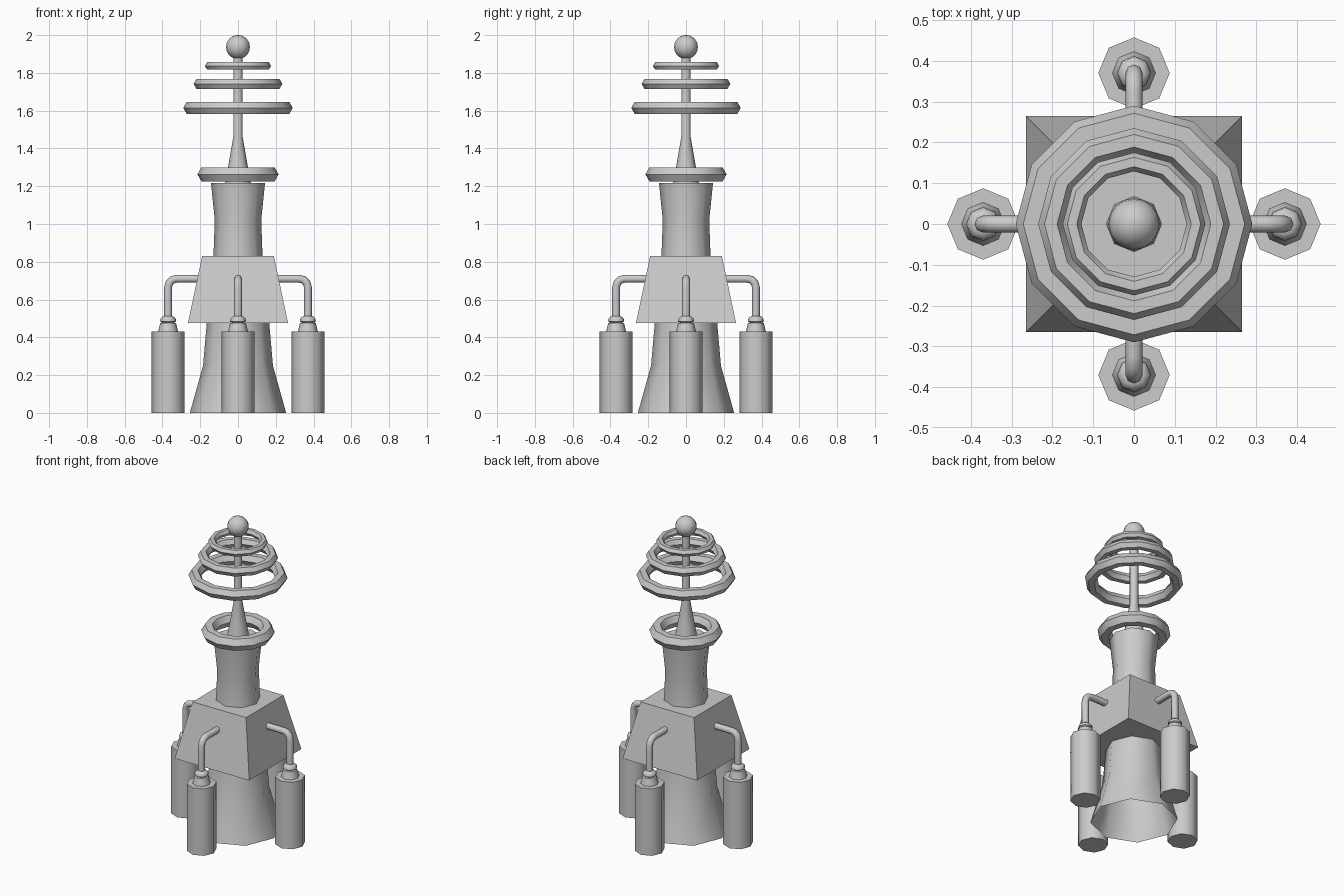
import bpy, bmesh, math
from mathutils import Matrix, Vector

if "Cube" in bpy.data.objects:
    bpy.data.objects.remove(bpy.data.objects["Cube"], do_unlink=True)

GREY = (0.6, 0.6, 0.6, 1.0)
metal = bpy.data.materials.new("grey metal")
metal.use_nodes = True
metal.diffuse_color = GREY
metal.node_tree.nodes["Principled BSDF"].inputs["Base Color"].default_value = GREY


def finish(name, bm, smooth=True):
    mesh = bpy.data.meshes.new(name)
    bmesh.ops.recalc_face_normals(bm, faces=bm.faces)
    bm.to_mesh(mesh)
    bm.free()
    mesh.materials.append(metal)
    obj = bpy.data.objects.new(name, mesh)
    bpy.context.collection.objects.link(obj)
    if smooth:
        bpy.ops.object.select_all(action="DESELECT")
        obj.select_set(True)
        bpy.context.view_layer.objects.active = obj
        bpy.ops.object.shade_smooth_by_angle(angle=math.radians(50))
    return obj


def ring_verts(bm, center, u, v, radius, sides):
    steps = [2 * math.pi * i / sides for i in range(sides)]
    return [bm.verts.new(center + radius * (math.cos(a) * u + math.sin(a) * v)) for a in steps]


def bridge(bm, loops, closed=False):
    pairs = list(zip(loops, loops[1:])) + ([(loops[-1], loops[0])] if closed else [])
    for a, b in pairs:
        n = len(a)
        for i in range(n):
            j = (i + 1) % n
            bm.faces.new((a[i], a[j], b[j], b[i]))


X, Y, Z = Vector((1, 0, 0)), Vector((0, 1, 0)), Vector((0, 0, 1))


def lathe(name, profile, sides=8, center=(0, 0), bottom=True, top=True):
    bm = bmesh.new()
    loops = [ring_verts(bm, Vector((*center, z)), X, Y, r, sides) for r, z in profile]
    bridge(bm, loops)
    if bottom:
        bm.faces.new(loops[0])
    if top:
        bm.faces.new(loops[-1])
    return finish(name, bm)


def torus(name, major, minor, z):
    bm = bmesh.new()
    loops = []
    for i in range(12):
        a = math.tau * i / 12
        out = Vector((math.cos(a), math.sin(a), 0))
        loops.append(ring_verts(bm, out * major + Z * z, out, Z, minor, 6))
    bridge(bm, loops, closed=True)
    finish(name, bm)


def pipe(name, angle):
    # horizontal run, rounded elbow, then a vertical drop
    bend, reach, height = 0.045, 0.37, 0.71
    stations = [(0.17, height, 0)]
    for k in range(4):
        t = math.pi / 2 * k / 3
        stations.append((reach - bend + bend * math.sin(t), height - bend + bend * math.cos(t), t))
    stations.append((reach, 0.49, math.pi / 2))
    bm = bmesh.new()
    loops = [ring_verts(bm, Vector((x, 0, z)), Y, Vector((math.sin(t), 0, math.cos(t))), 0.021, 8)
             for x, z, t in stations]
    bridge(bm, loops)
    bm.transform(Matrix.Rotation(angle, 4, "Z"))
    finish(name, bm)


# Tower body: flared skirt, open underneath, and waisted neck
lathe("tower_body", [(0.255, 0), (0.185, 0.25), (0.165, 0.48), (0.13, 0.83),
                     (0.123, 1.02), (0.143, 1.217)], bottom=False)

# Tapered square housing
bm = bmesh.new()
square = [ring_verts(bm, Z * z, (X + Y) / 2, (Y - X) / 2, half * 2, 4)
          for half, z in ((0.265, 0.475), (0.19, 0.83))]
bridge(bm, square)
bm.faces.new(square[0])
bm.faces.new(square[1])
finish("housing", bm, smooth=False)

# Spire and its ball
lathe("spire", [(0.068, 1.217), (0.053, 1.3), (0.025, 1.46), (0.025, 1.9)])
bm = bmesh.new()
bmesh.ops.create_uvsphere(bm, u_segments=16, v_segments=10, radius=0.063,
                          matrix=Matrix.Translation((0, 0, 1.937)))
finish("spire_ball", bm)

# Rings around the spire
for name, major, minor, z in (("collar_ring", 0.172, 0.043, 1.263), ("large_ring", 0.253, 0.037, 1.615),
                              ("middle_ring", 0.204, 0.031, 1.742), ("small_ring", 0.152, 0.023, 1.837)):
    torus(name, major, minor, z)

# Four tanks with nozzles and pipes
for k, side in enumerate(("left", "back", "right", "front")):
    a = math.pi / 2 * k
    spot = (0.37 * math.cos(a), 0.37 * math.sin(a))
    lathe(side + "_tank", [(0.0875, 0), (0.0875, 0.43)], center=spot)
    lathe(side + "_nozzle", [(0.053, 0.43), (0.042, 0.475), (0.032, 0.478), (0.042, 0.485),
                             (0.04, 0.5), (0.026, 0.512)], center=spot)
    pipe(side + "_pipe", a)
